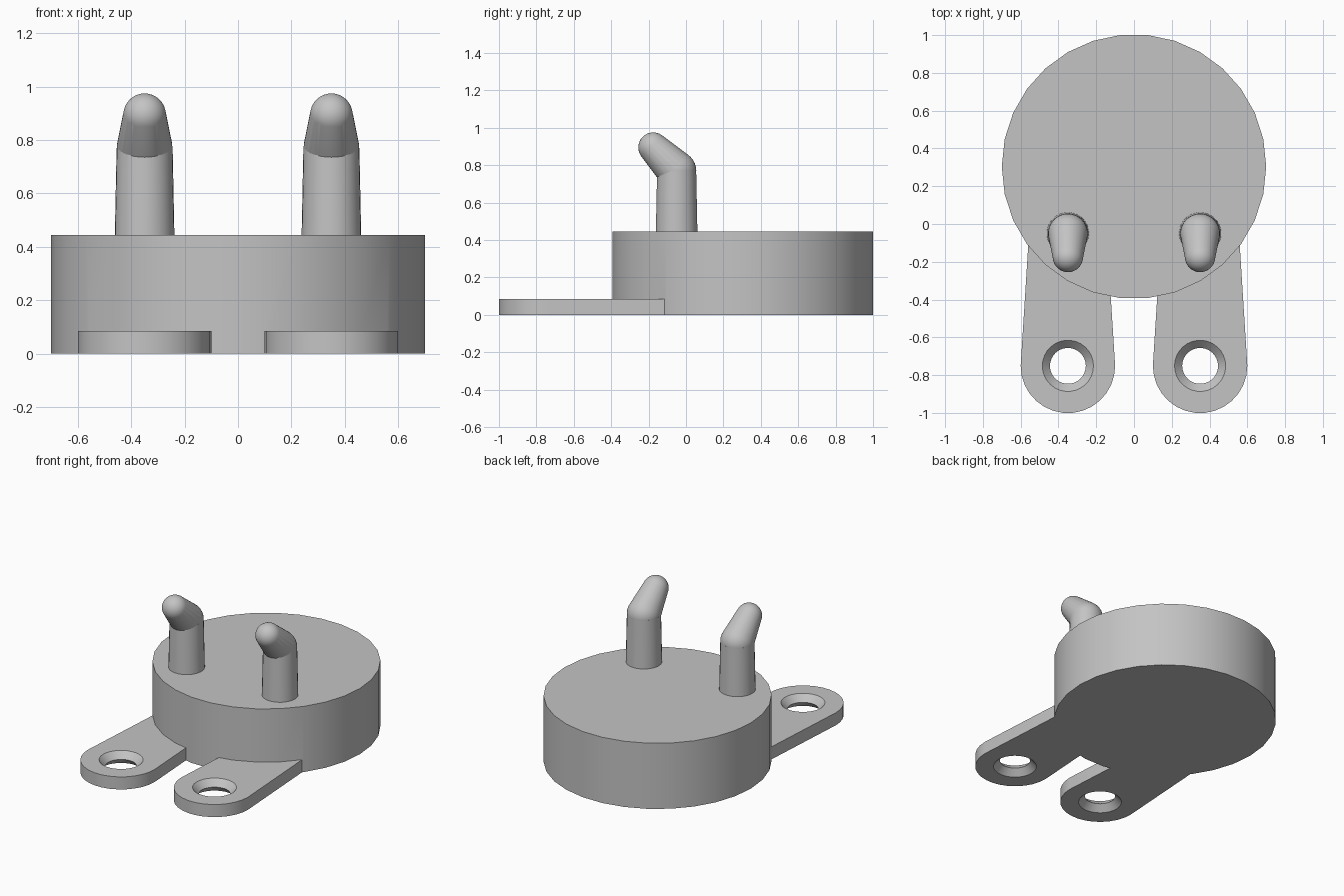
import bpy, bmesh, math
from mathutils import Matrix, Vector

cube = bpy.data.objects.get("Cube")
if cube:
    bpy.data.objects.remove(cube, do_unlink=True)

SIDES = 30
HOOK_X = 0.35
BODY_Y, BODY_R, BODY_H = 0.304, 0.70, 0.445
TAB_Y, TAB_R, TAB_H = -0.751, 0.25, 0.085

grey = bpy.data.materials.new("light grey")
grey.use_nodes = True
colour = (0.55, 0.55, 0.55, 1)
grey.diffuse_color = colour
grey.node_tree.nodes["Principled BSDF"].inputs["Base Color"].default_value = colour


def ring(bm, x, y, z, r):
    return [bm.verts.new((x + r * math.cos(a), y + r * math.sin(a), z))
            for a in (2 * math.pi * i / SIDES for i in range(SIDES))]


def lathe(bm, x, y, profile):
    """Closed round solid from (radius, height) pairs, bottom first."""
    rings = [ring(bm, x, y, z, r) for r, z in profile]
    bm.faces.new(rings[0][::-1])
    bm.faces.new(rings[-1])
    for low, high in zip(rings, rings[1:]):
        for i in range(SIDES):
            j = (i + 1) % SIDES
            bm.faces.new((low[i], low[j], high[j], high[i]))


def hull(bm, verts):
    """Wrap the given points in a convex skin."""
    result = bmesh.ops.convex_hull(bm, input=verts)
    spare = {g for g in result["geom_interior"] + result["geom_unused"]
             if isinstance(g, bmesh.types.BMVert)}
    bmesh.ops.delete(bm, geom=list(spare), context="VERTS")
    bmesh.ops.dissolve_limit(bm, angle_limit=0.01, verts=bm.verts, edges=bm.edges)


def finish(bm, name):
    bmesh.ops.recalc_face_normals(bm, faces=bm.faces)
    mesh = bpy.data.meshes.new(name)
    bm.to_mesh(mesh)
    bm.free()
    mesh.materials.append(grey)
    obj = bpy.data.objects.new(name, mesh)
    bpy.context.collection.objects.link(obj)
    return obj


def select_only(obj):
    bpy.ops.object.select_all(action="DESELECT")
    obj.select_set(True)
    bpy.context.view_layer.objects.active = obj


def combine(target, other, operation):
    mod = target.modifiers.new(operation.lower(), "BOOLEAN")
    mod.operation, mod.solver, mod.object = operation, "EXACT", other
    select_only(target)
    bpy.ops.object.modifier_apply(modifier=mod.name)
    bpy.data.objects.remove(other, do_unlink=True)


def smooth(obj):
    select_only(obj)
    bpy.ops.object.shade_smooth_by_angle(angle=math.radians(30))


# Round body
bm = bmesh.new()
lathe(bm, 0, BODY_Y, [(BODY_R, 0), (BODY_R, BODY_H)])
body = finish(bm, "body")

for side in (-1, 1):
    x = side * HOOK_X

    # Tapered mounting tab, fused to the body
    bm = bmesh.new()
    points = []
    for z in (0, TAB_H):
        points += ring(bm, x, TAB_Y, z, TAB_R) + ring(bm, x, -0.05, z, 0.206)
    hull(bm, points)
    combine(body, finish(bm, "tab"), "UNION")

    # Screw hole, countersunk from both faces
    bm = bmesh.new()
    wide, narrow, extra = 0.135, 0.095, 0.01
    lathe(bm, x, TAB_Y, [(wide + extra, -extra), (narrow, TAB_H / 2),
                         (wide + extra, TAB_H + extra)])
    combine(body, finish(bm, "hole_cutter"), "DIFFERENCE")

    # Hook stem
    label = "left" if side > 0 else "right"
    bm = bmesh.new()
    lathe(bm, x, -0.05, [(0.112, BODY_H - 0.02), (0.105, 0.77)])
    smooth(finish(bm, label + "_hook_stem"))

    # Hook arm: rounded elbow tapering to a rounded tip
    bm = bmesh.new()
    for centre, radius in ((Vector((x, -0.05, 0.77)), 0.105),
                           (Vector((x, -0.175, 0.895)), 0.08)):
        bmesh.ops.create_uvsphere(bm, u_segments=SIDES, v_segments=16, radius=radius,
                                  matrix=Matrix.Translation(centre))
    bmesh.ops.delete(bm, geom=bm.faces[:] + bm.edges[:], context="EDGES_FACES")
    hull(bm, bm.verts[:])
    smooth(finish(bm, label + "_hook_arm"))

smooth(body)
